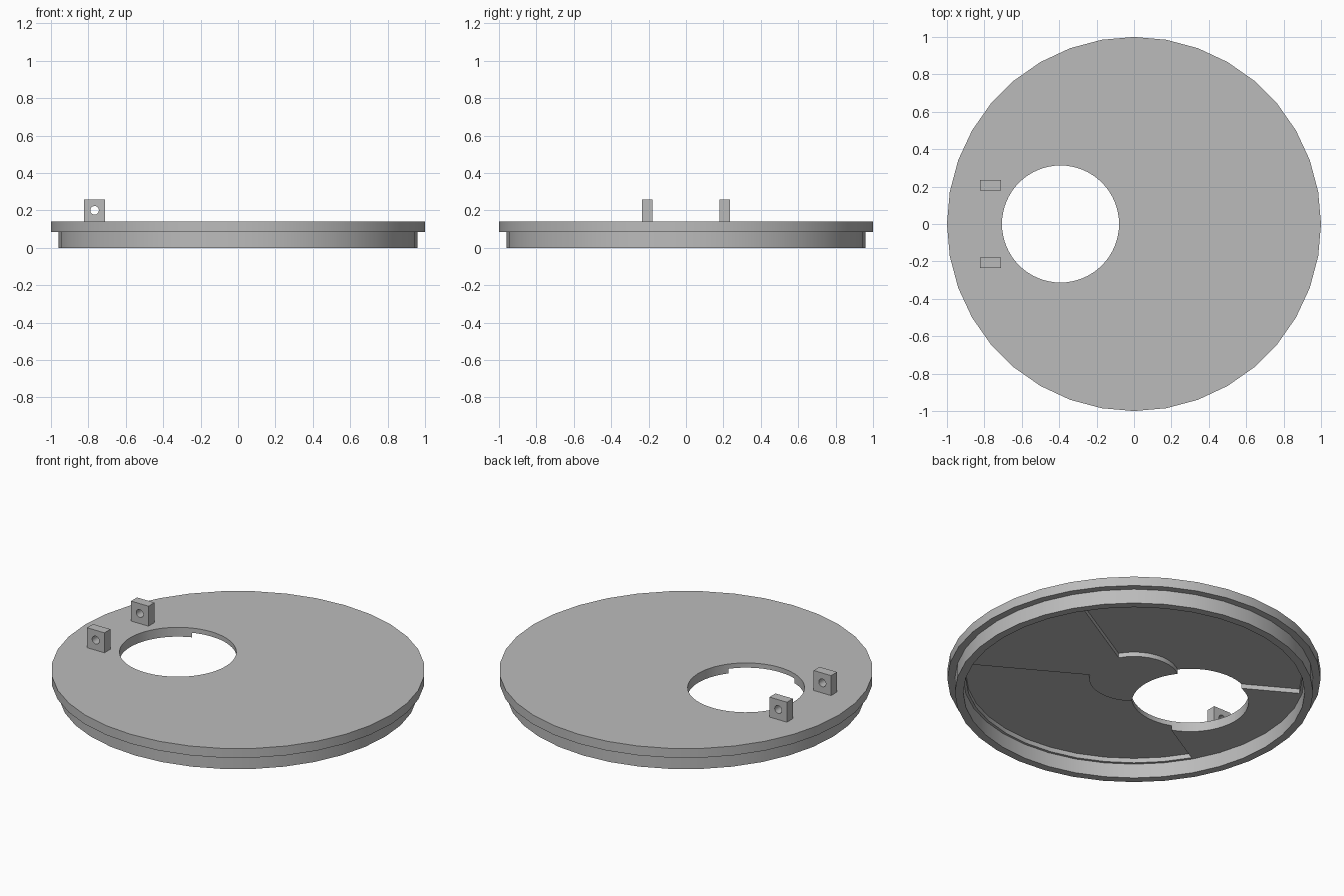
import bpy
import bmesh
from math import cos, sin, radians, pi
from mathutils import Matrix, Vector

if "Cube" in bpy.data.objects:
    bpy.data.objects.remove(bpy.data.objects["Cube"], do_unlink=True)

SIDES = 36
LIP_INNER, LIP_OUTER = 0.915, 0.96
PLATE_LOW, PLATE_TOP = 0.085, 0.14
POCKET_TOP = 0.112

grey = bpy.data.materials.new("plain grey")
grey.use_nodes = True
colour = (0.5, 0.5, 0.5, 1)
grey.diffuse_color = colour
grey.node_tree.nodes["Principled BSDF"].inputs["Base Color"].default_value = colour


def make_object(name, bm):
    bmesh.ops.recalc_face_normals(bm, faces=bm.faces)
    mesh = bpy.data.meshes.new(name)
    bm.to_mesh(mesh)
    bm.free()
    mesh.materials.append(grey)
    obj = bpy.data.objects.new(name, mesh)
    bpy.context.collection.objects.link(obj)
    return obj


def lathe(name, profile):
    """Turn a radius/height profile round the z axis."""
    bm = bmesh.new()
    verts = [bm.verts.new((r, 0, z)) for r, z in profile]
    edges = [bm.edges.new(pair) for pair in zip(verts, verts[1:])]
    bmesh.ops.spin(bm, geom=verts + edges, cent=(0, 0, 0), axis=(0, 0, 1),
                   angle=2 * pi, steps=SIDES, use_merge=True)
    bmesh.ops.remove_doubles(bm, verts=bm.verts, dist=0.0001)
    return make_object(name, bm)


def cylinder(name, radius, depth, centre, sides, turn=Matrix()):
    bm = bmesh.new()
    bmesh.ops.create_cone(bm, cap_ends=True, segments=sides, radius1=radius,
                          radius2=radius, depth=depth,
                          matrix=Matrix.Translation(centre) @ turn)
    return make_object(name, bm)


def sector(name, inner, outer, start, end, low, high):
    """Prism in the shape of a ring segment."""
    angles = [radians(a) for a in range(start, end + 1, 10)]
    outline = [(outer * cos(a), outer * sin(a), low) for a in angles]
    outline += [(inner * cos(a), inner * sin(a), low) for a in reversed(angles)]
    bm = bmesh.new()
    face = bm.faces.new([bm.verts.new(p) for p in outline])
    top = bmesh.ops.extrude_face_region(bm, geom=[face], use_keep_orig=True)["geom"]
    for v in top:
        if isinstance(v, bmesh.types.BMVert):
            v.co.z = high
    return make_object(name, bm)


def cut(obj, cutter):
    cutter.hide_render = True
    mod = obj.modifiers.new("cut", "BOOLEAN")
    mod.operation, mod.solver, mod.object = "DIFFERENCE", "EXACT", cutter
    bpy.context.view_layer.objects.active = obj
    bpy.ops.object.modifier_apply(modifier=mod.name)
    bpy.data.objects.remove(cutter, do_unlink=True)


def smooth(obj):
    bpy.ops.object.select_all(action="DESELECT")
    obj.select_set(True)
    bpy.context.view_layer.objects.active = obj
    bpy.ops.object.shade_smooth_by_angle(angle=radians(30))


# Round lid with a downward locating lip
lid = lathe("lid", [(0, PLATE_LOW), (LIP_INNER, PLATE_LOW), (LIP_INNER, 0),
                    (LIP_OUTER, 0), (LIP_OUTER, PLATE_LOW), (1, PLATE_LOW),
                    (1, PLATE_TOP), (0, PLATE_TOP)])

# Two shallow pockets underneath, leaving a hub and two spokes
for start in (30, 210):
    cut(lid, sector("pocket_cutter", 0.24, 0.9, start, start + 120,
                    PLATE_LOW - 0.03, POCKET_TOP))

# Off-centre opening
cut(lid, cylinder("opening_cutter", 0.313, 0.6, (-0.393, 0, 0.1), 64))
smooth(lid)

# Pair of hinge lugs, each with a pin hole along y
for name, y in (("front_lug", -0.206), ("back_lug", 0.206)):
    bm = bmesh.new()
    low, high = PLATE_TOP - 0.005, 0.258
    bmesh.ops.create_cube(bm, size=1, matrix=Matrix.Translation((-0.767, y, (low + high) / 2))
                          @ Matrix.Diagonal(Vector((0.114, 0.056, high - low, 1))))
    lug = make_object(name, bm)
    cut(lug, cylinder("pin_cutter", 0.023, 0.2, (-0.767, y, 0.2), 24,
                      Matrix.Rotation(pi / 2, 4, "X")))
    smooth(lug)
